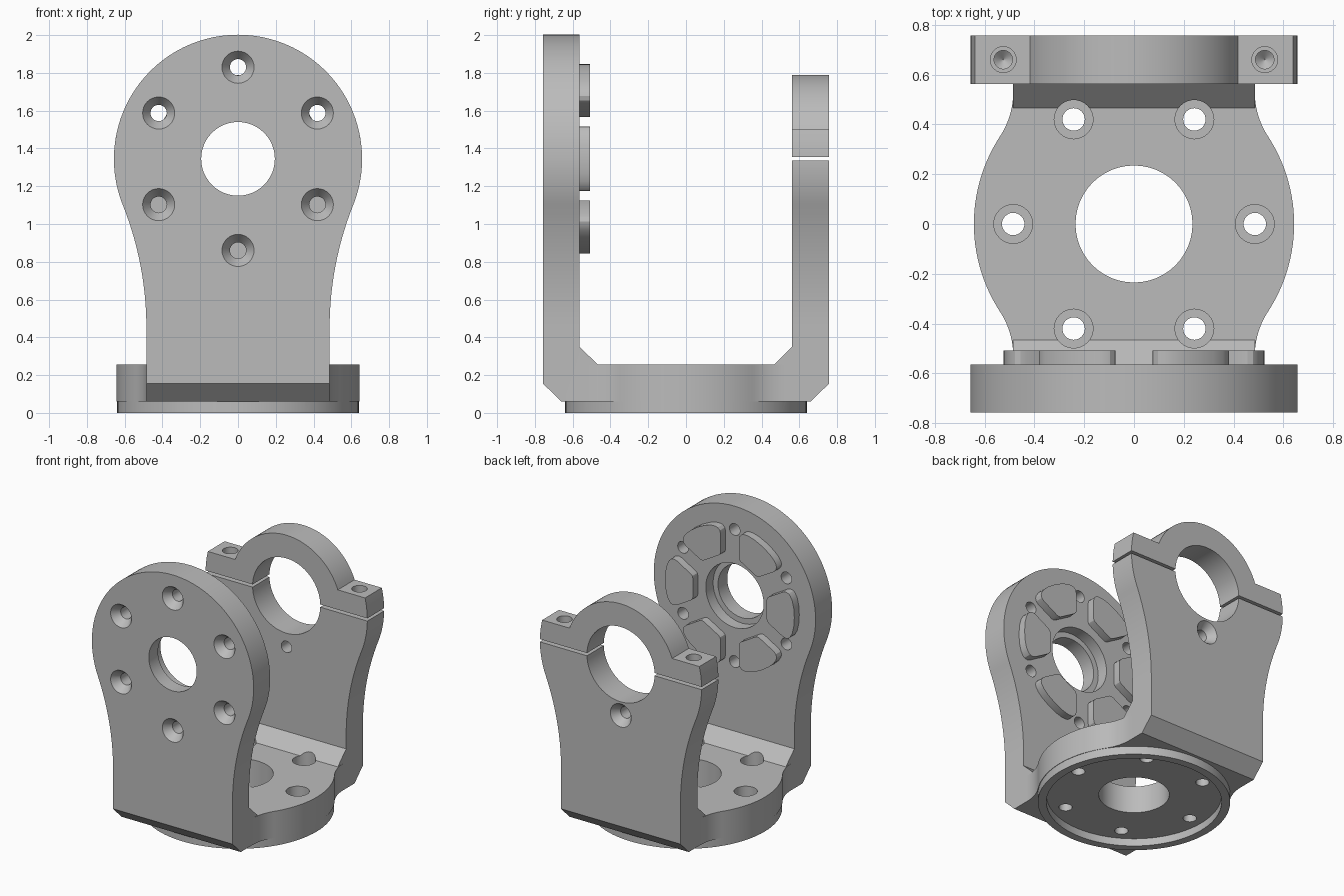
import bpy, bmesh, math
from math import sin, cos, pi, sqrt, atan2, radians
from mathutils import Vector

if "Cube" in bpy.data.objects:
    bpy.data.objects.remove(bpy.data.objects["Cube"])

grey = bpy.data.materials.new("machined_grey")
grey.diffuse_color = (0.5, 0.5, 0.5, 1)
grey.use_nodes = True
grey.node_tree.nodes["Principled BSDF"].inputs["Base Color"].default_value = grey.diffuse_color

MAP = {'X': lambda a, b, h: (h, a, b),
       'Y': lambda a, b, h: (a, h, b),
       'Z': lambda a, b, h: (a, b, h)}


def loft(name, rings, axis):
    """Closed solid through rings of (a, b, h) points, h running along the axis."""
    bm = bmesh.new()
    loops = [[bm.verts.new(MAP[axis](*p)) for p in ring] for ring in rings]
    n = len(loops[0])
    for lo, hi in zip(loops, loops[1:]):
        for i in range(n):
            j = (i + 1) % n
            bm.faces.new((lo[i], lo[j], hi[j], hi[i]))
    bm.faces.new(loops[0])
    bm.faces.new(loops[-1])
    bmesh.ops.recalc_face_normals(bm, faces=bm.faces)
    me = bpy.data.meshes.new(name)
    bm.to_mesh(me)
    bm.free()
    me.materials.append(grey)
    ob = bpy.data.objects.new(name, me)
    bpy.context.collection.objects.link(ob)
    return ob


def prism(name, pts, axis, lo, hi):
    return loft(name, [[(a, b, h) for a, b in pts] for h in (lo, hi)], axis)


def lathe(name, profile, axis, a0, b0, n=32):
    """Stack of (radius, height) circles about an axis through (a0, b0)."""
    return loft(name, [[(a0 + r * cos(2 * pi * i / n), b0 + r * sin(2 * pi * i / n), h)
                        for i in range(n)] for r, h in profile], axis)


def boolean(ob, tool, op='DIFFERENCE'):
    mod = ob.modifiers.new(op, 'BOOLEAN')
    mod.operation, mod.object, mod.solver = op, tool, 'EXACT'
    bpy.context.view_layer.objects.active = ob
    bpy.ops.object.modifier_apply(modifier=mod.name)
    bpy.data.objects.remove(tool)


def smooth(ob):
    bpy.ops.object.select_all(action='DESELECT')
    ob.select_set(True)
    bpy.context.view_layer.objects.active = ob
    bpy.ops.object.shade_smooth_by_angle(angle=radians(20))


def flare(r, half, drop, n=14):
    """Right-hand quarter outline: circle r blending by a fillet into the line x = half."""
    R = (half**2 + drop**2 - r**2) / (2 * (r - half))
    t = atan2(drop, half + R)
    arc = [(r * cos(t * i / n), -r * sin(t * i / n)) for i in range(n + 1)]
    fil = [(half + R - R * cos(t * (1 - i / n)), -drop + R * sin(t * (1 - i / n)))
           for i in range(1, n + 1)]
    return arc + fil


ZC = 1.345     # height of the pivot axis
HALF = 0.485   # half width of the arms

# U-shaped side profile with chamfered corners
u = [(-.757, 2.1), (-.757, .155), (-.66, .06), (.66, .06), (.757, .155), (.757, 1.335),
     (.562, 1.335), (.562, .35), (.465, .255), (-.465, .255), (-.565, .35), (-.565, 2.1)]
body = prism("yoke_body", u, 'X', -.8, .8)

# trim the arms to the rounded silhouette
side = [(x, z + ZC) for x, z in flare(.657, HALF, .895)] + [(HALF, -.1)]
top = [(.657 * cos(pi * i / 48), ZC + .657 * sin(pi * i / 48)) for i in range(1, 48)]
outline = side[::-1] + top + [(-x, z) for x, z in side]
boolean(body, prism("silhouette", outline, 'Y', -1, 1), 'INTERSECT')

# round base plate and foot ring
q = flare(.643, HALF, .53)
plan = q[:0:-1] + [(x, -y) for x, y in q]
plan = plan + [(-x, -y) for x, y in plan]
boolean(body, prism("base", plan, 'Z', .06, .255), 'UNION')
boolean(body, lathe("foot", [(.64, 0), (.64, .1)], 'Z', 0, 0, 96), 'UNION')
boolean(body, lathe("recess", [(.583, -.1), (.583, .055)], 'Z', 0, 0, 96))
boolean(body, lathe("base_hole", [(.235, -.1), (.235, .5)], 'Z', 0, 0, 48))

# six counterbored base holes and six countersunk front holes
for i in range(6):
    a = i * pi / 3
    boolean(body, lathe("bolt", [(.045, -.1), (.045, .15), (.078, .15), (.078, .5)], 'Z',
                        .485 * cos(a), .485 * sin(a)))
    a += pi / 6
    boolean(body, lathe("sink", [(.095, -.767), (.085, -.757), (.043, -.70), (.043, -.4)], 'Y',
                        .485 * cos(a), ZC + .485 * sin(a)))

# stepped front bore, rear clamp bore, small rear countersunk hole
boolean(body, lathe("bore", [(.195, -.9), (.195, -.65), (.235, -.65), (.235, -.4)], 'Y', 0, ZC, 48))
boolean(body, lathe("clamp_bore", [(.275, .4), (.275, .9)], 'Y', 0, ZC, 64))
boolean(body, lathe("rear_sink", [(.042, .4), (.042, .70), (.085, .757), (.095, .767)], 'Y', 0, .97))

# clamp cap: arch with two ears
e = .445
a0 = math.asin(.155 / e)
arch = [(e * cos(a0 + (pi - 2 * a0) * i / 40), ZC + e * sin(a0 + (pi - 2 * a0) * i / 40))
        for i in range(41)]
ear = [(sqrt(.657**2 - (z - ZC)**2), z) for z in (1.355, 1.40, 1.45, 1.50)]
cap = prism("clamp_cap", ear + arch + [(-x, z) for x, z in ear[::-1]], 'Y', .562, .757)
boolean(cap, lathe("cap_bore", [(.275, .4), (.275, .9)], 'Y', 0, ZC, 64))

# clamp screw holes with drilled tips
for s in (-1, 1):
    boolean(cap, lathe("ear_hole", [(.052, 1.2), (.052, 1.7)], 'Z', s * .525, .66))
    boolean(body, lathe("tapped", [(.002, 1.07), (.037, 1.1), (.037, 1.5)], 'Z', s * .525, .66))

# six raised pads on the inside of the front arm
half = [(.30, .07), (.304, .085), (.316, .097), (.43, .163), (.455, .17), (.478, .164),
        (.492, .15), (.508, .12), (.52, .07)]
pad = half + [(.525, 0)] + [(x, -y) for x, y in half[::-1]]
for i in range(6):
    c, s = cos(i * pi / 3), sin(i * pi / 3)
    smooth(prism(f"raised_pad_{i + 1}",
                 [(x * c - y * s, ZC + x * s + y * c) for x, y in pad], 'Y', -.58, -.507))

smooth(body)
smooth(cap)
